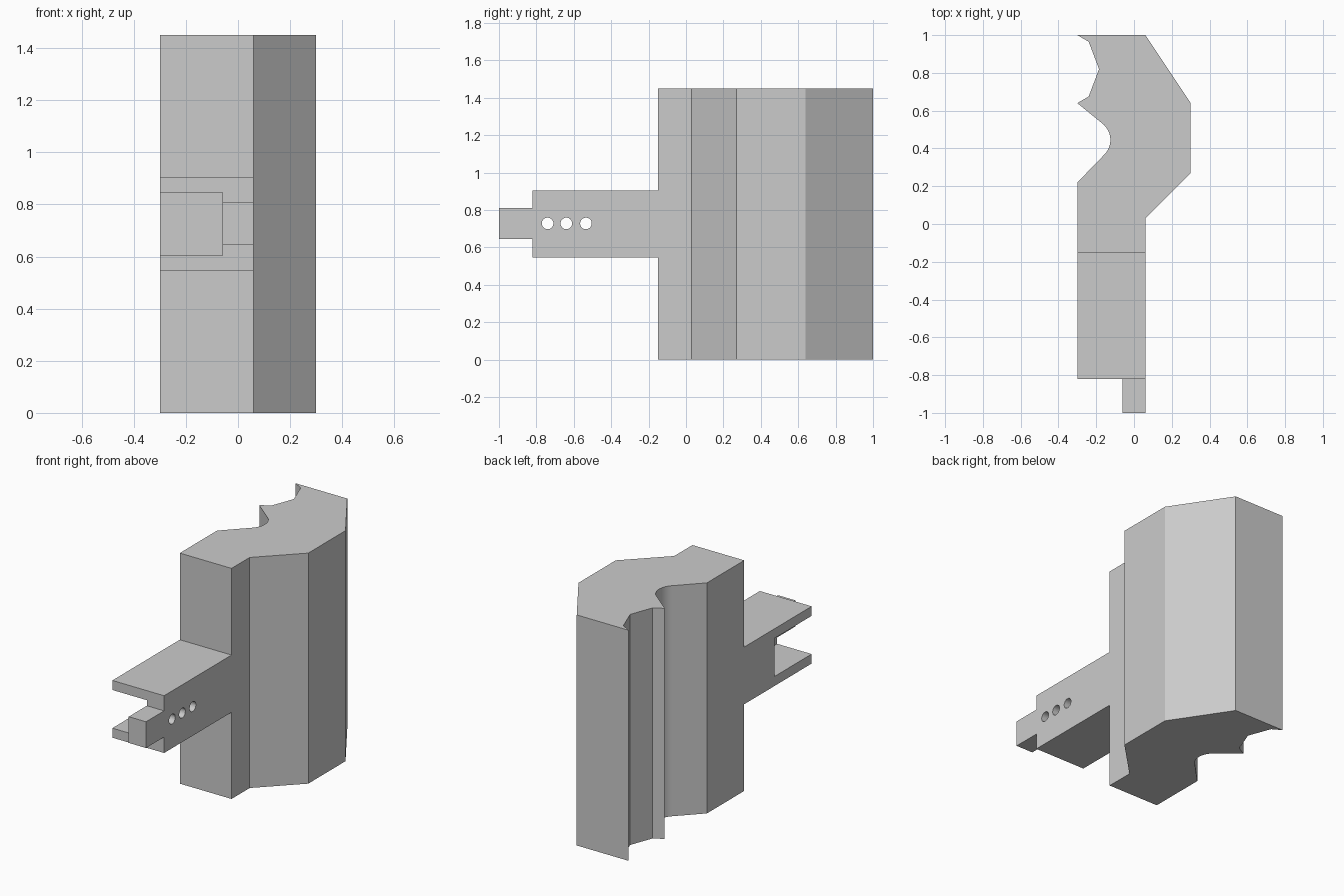
import bpy, bmesh, math
from mathutils import Vector

cube = bpy.data.objects.get("Cube")
if cube:
    bpy.data.objects.remove(cube, do_unlink=True)

grey = bpy.data.materials.new("light_grey")
grey.use_nodes = True
grey.diffuse_color = (0.6, 0.6, 0.6, 1)
grey.node_tree.nodes["Principled BSDF"].inputs["Base Color"].default_value = (0.6, 0.6, 0.6, 1)


def prism(name, points, offset):
    """Extrude a closed outline by an offset vector."""
    bm = bmesh.new()
    face = bm.faces.new([bm.verts.new(p) for p in points])
    geom = bmesh.ops.extrude_face_region(bm, geom=[face])["geom"]
    verts = [g for g in geom if isinstance(g, bmesh.types.BMVert)]
    bmesh.ops.translate(bm, verts=verts, vec=Vector(offset))
    bmesh.ops.recalc_face_normals(bm, faces=bm.faces[:])
    mesh = bpy.data.meshes.new(name)
    bm.to_mesh(mesh)
    bm.free()
    mesh.materials.append(grey)
    obj = bpy.data.objects.new(name, mesh)
    bpy.context.collection.objects.link(obj)
    return obj


def cut(target, cutter):
    mod = target.modifiers.new(cutter.name, 'BOOLEAN')
    mod.operation = 'DIFFERENCE'
    mod.solver = 'EXACT'
    mod.object = cutter
    cutter.hide_render = True
    cutter.hide_set(True)


def smooth(obj):
    bpy.ops.object.select_all(action='DESELECT')
    obj.select_set(True)
    bpy.context.view_layer.objects.active = obj
    bpy.ops.object.shade_smooth_by_angle(angle=math.radians(20))


# Main body: constant plan outline with a rounded groove and a shallow notch
groove = [(-0.235 + 0.11 * math.cos(math.radians(a)), 0.445 + 0.11 * math.sin(math.radians(a)))
          for a in [-45 + 98 * i / 14 for i in range(15)]]
outline = [(-0.3, -0.15), (-0.3, 0.22)] + groove + [
    (-0.3, 0.64), (-0.24, 0.675), (-0.185, 0.82), (-0.24, 0.965), (-0.3, 1.0),
    (0.06, 1.0), (0.3, 0.64), (0.3, 0.27), (0.06, 0.03), (0.06, -0.15)]
body = prism("body", [(x, y, 0) for x, y in outline], (0, 0, 1.45))
smooth(body)

# Arm with a stepped tongue at its front end
side = [(-0.15, 0.545), (-0.82, 0.545), (-0.82, 0.645), (-1.0, 0.645),
        (-1.0, 0.81), (-0.82, 0.81), (-0.82, 0.905), (-0.15, 0.905)]
arm = prism("arm", [(-0.3, y, z) for y, z in side], (0.36, 0, 0))

# Open slot leaving a thin web on the left side
slot = [(-1.1, 0.605), (-0.45, 0.605), (-0.45, 0.845), (-1.1, 0.845)]
cut(arm, prism("slot_cutter", [(-0.4, y, z) for y, z in slot], (0.34, 0, 0)))

# Three round holes through the web
for i, y in enumerate((-0.74, -0.64, -0.535)):
    ring = [(-0.1, y + 0.031 * math.cos(t), 0.728 + 0.031 * math.sin(t))
            for t in [math.tau * k / 32 for k in range(32)]]
    cut(arm, prism(f"hole_cutter_{i + 1}", ring, (0.2, 0, 0)))
smooth(arm)
